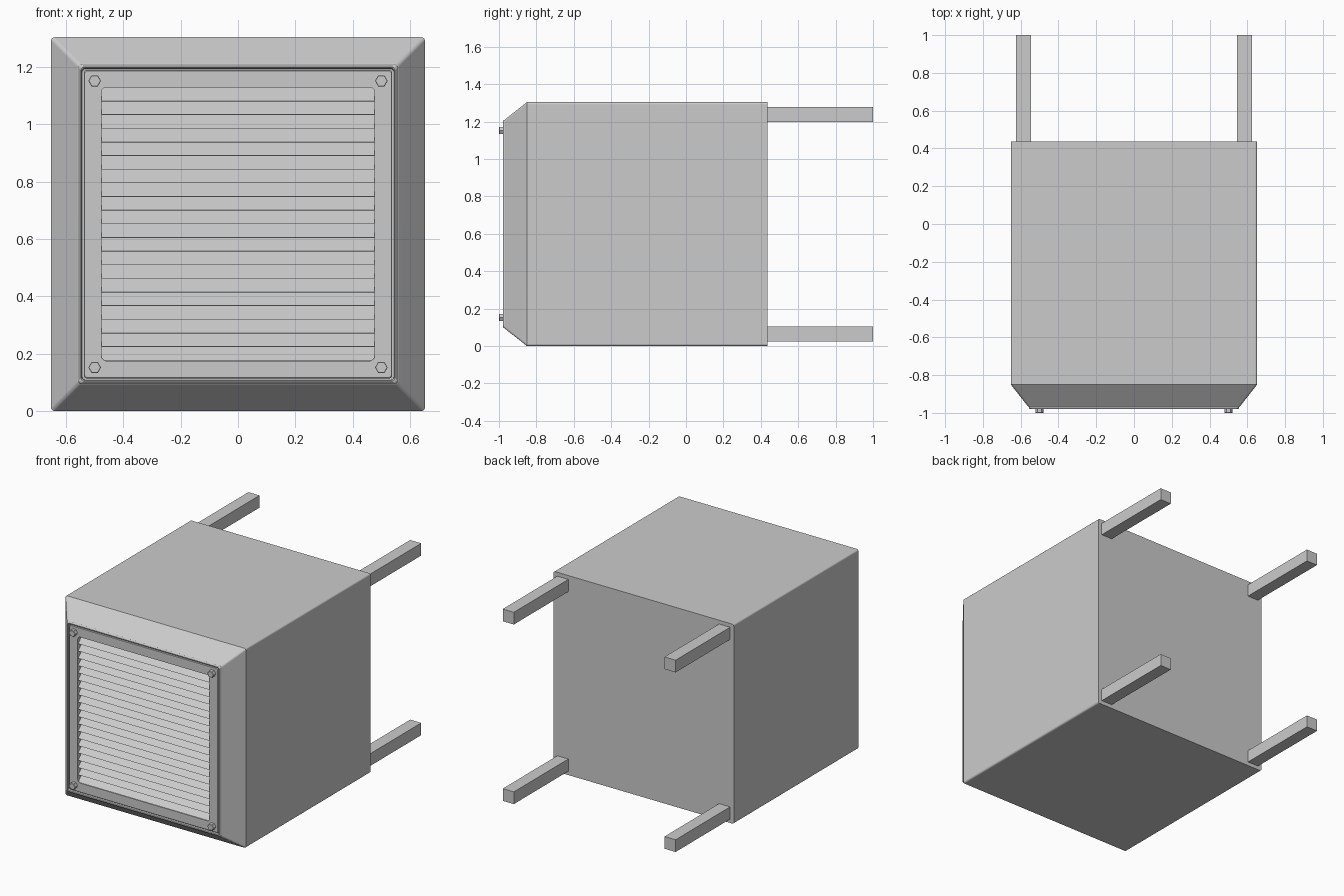
import bpy, bmesh, math
from mathutils import Vector

if "Cube" in bpy.data.objects:
    bpy.data.objects.remove(bpy.data.objects["Cube"])

CZ = 0.652  # height of the centre axis


def make_object(name, bm, smooth=False):
    bmesh.ops.recalc_face_normals(bm, faces=bm.faces)
    mesh = bpy.data.meshes.new(name)
    bm.to_mesh(mesh)
    bm.free()
    ob = bpy.data.objects.new(name, mesh)
    bpy.context.collection.objects.link(ob)
    if smooth:
        bpy.context.view_layer.objects.active = ob
        ob.select_set(True)
        bpy.ops.object.shade_smooth_by_angle(angle=math.radians(28))
        ob.select_set(False)
        mod = ob.modifiers.new("weighted", 'WEIGHTED_NORMAL')
        mod.keep_sharp = True
    return ob


def rounded_square(half, r, seg=5):
    pts = []
    for k, (sx, sz) in enumerate(((1, 1), (-1, 1), (-1, -1), (1, -1))):
        for i in range(seg + 1):
            a = math.pi / 2 * (k + i / seg)
            pts.append((sx * (half - r) + r * math.cos(a),
                        sz * (half - r) + r * math.sin(a)))
    return pts


def loft(name, rings, caps):
    """Skin rounded squares given as (half width, y, corner radius)."""
    bm = bmesh.new()
    loops = [[bm.verts.new((x, y, CZ + z)) for x, z in rounded_square(h, r)]
             for h, y, r in rings]
    n = len(loops[0])
    for a, b in zip(loops, loops[1:]):
        for i in range(n):
            j = (i + 1) % n
            bm.faces.new((a[i], a[j], b[j], b[i]))
    if caps:
        bm.faces.new(loops[0])
        bm.faces.new(loops[-1])
    return make_object(name, bm, True)


def box(name, lo, hi):
    bm = bmesh.new()
    bmesh.ops.create_cube(bm, size=1)
    lo, hi = Vector(lo), Vector(hi)
    for v in bm.verts:
        v.co = (lo + hi) / 2 + v.co * (hi - lo)
    return make_object(name, bm)


# Housing: box, chamfered hood, raised rim and recess
loft("housing", [
    (0.652, 0.437, 0.012), (0.652, -0.85, 0.012),
    (0.561, -0.966, 0.012), (0.558, -0.968, 0.012),
    (0.555, -0.976, 0.012), (0.551, -0.979, 0.011), (0.547, -0.979, 0.010),
    (0.544, -0.976, 0.010), (0.542, -0.90, 0.010)], True)

# Front frame with rounded opening for the louvers
loft("front_frame", [
    (0.538, -0.90, 0.010), (0.538, -0.971, 0.010), (0.535, -0.974, 0.010),
    (0.477, -0.974, 0.018), (0.477, -0.90, 0.018)], False)

# Louvers: slanted slats, low edge forward
PITCH, COUNT = 0.0476, 20
bm = bmesh.new()
profile = [(-0.972, 0.0), (-0.918, PITCH + 0.002),
           (-0.918, PITCH - 0.006), (-0.966, -0.001)]
ends = [[bm.verts.new((x, y, CZ - 0.475 + z)) for y, z in profile]
        for x in (-0.476, 0.476)]
for i in range(4):
    j = (i + 1) % 4
    bm.faces.new((ends[0][i], ends[0][j], ends[1][j], ends[1][i]))
for e in ends:
    bm.faces.new(e)
slats = make_object("louver_slats", bm)
arr = slats.modifiers.new("repeat", 'ARRAY')
arr.count = COUNT
arr.use_relative_offset = False
arr.use_constant_offset = True
arr.constant_offset_displace = (0, 0, PITCH)


# Hex bolts and rear legs in the four corners
def hex_bolt(name, x, z):
    bm = bmesh.new()
    rings = [[bm.verts.new((x + r * math.cos(i * math.pi / 3), y,
                            z + r * math.sin(i * math.pi / 3))) for i in range(6)]
             for r, y in ((0.022, -0.972), (0.022, -0.998), (0.020, -1.0))]
    for a, b in zip(rings, rings[1:]):
        for i in range(6):
            j = (i + 1) % 6
            bm.faces.new((a[i], a[j], b[j], b[i]))
    bm.faces.new(rings[0])
    bm.faces.new(rings[-1])
    make_object(name, bm)


for side, sx in (("left", -1), ("right", 1)):
    for level, sz in (("lower", -1), ("upper", 1)):
        hex_bolt(f"{level}_{side}_bolt", sx * 0.5, CZ + sz * 0.5)
        xs = sorted((sx * 0.545, sx * 0.625))
        zs = sorted((CZ + sz * 0.547, CZ + sz * 0.627))
        box(f"{level}_{side}_leg", (xs[0], 0.43, zs[0]), (xs[1], 1.0, zs[1]))
